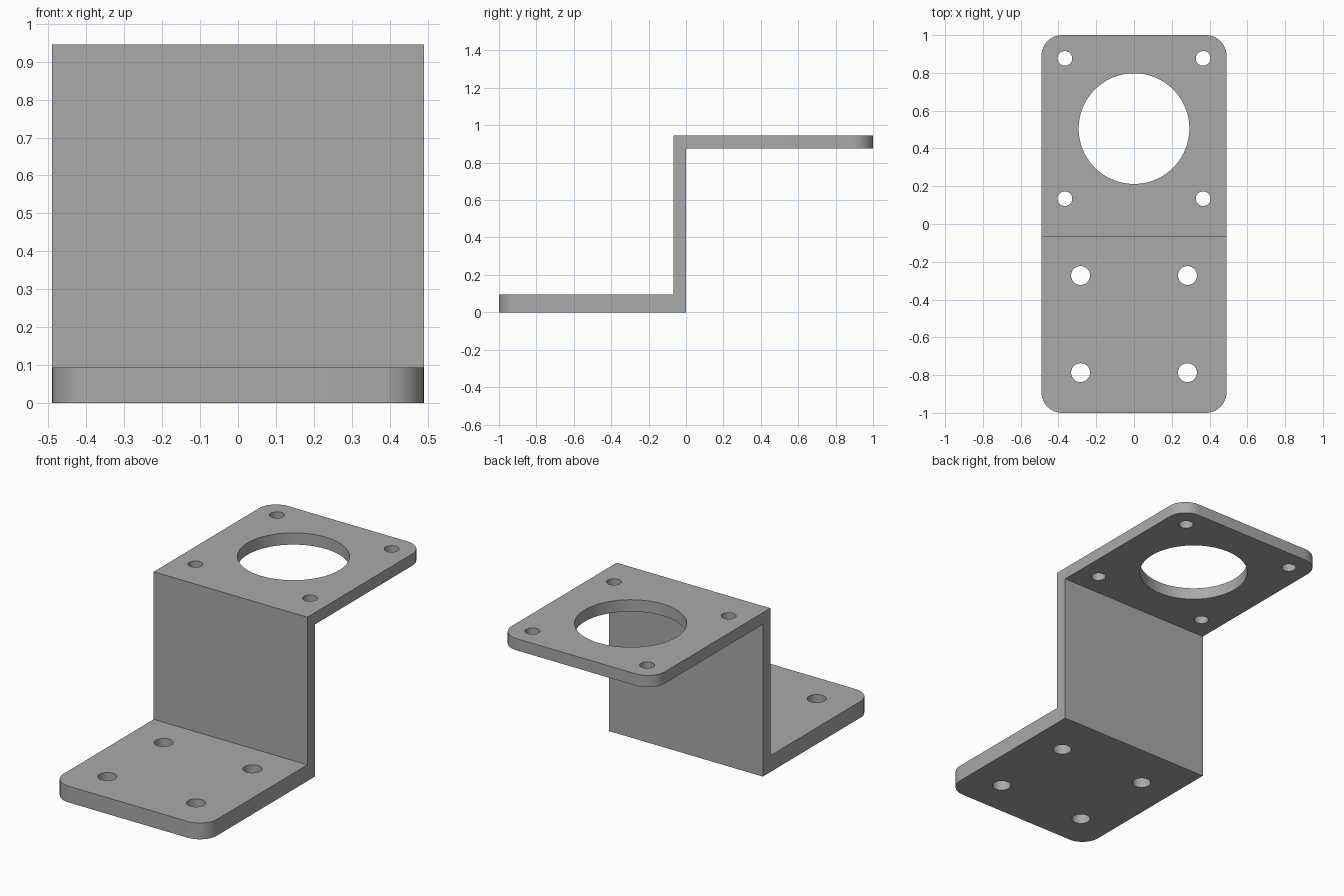
import bpy, bmesh, math
from mathutils import Matrix

cube = bpy.data.objects.get("Cube")
if cube:
    bpy.data.objects.remove(cube, do_unlink=True)

HALF_W = 0.49
HEIGHT = 0.945
WALL = 0.068       # wall and upper plate thickness
BASE = 0.094       # lower plate thickness
CORNER = 0.11

# Material
grey = bpy.data.materials.new("plain grey")
grey.use_nodes = True
colour = (0.40, 0.40, 0.40, 1)
grey.diffuse_color = colour
grey.node_tree.nodes["Principled BSDF"].inputs["Base Color"].default_value = colour


def make_object(name, bm):
    bmesh.ops.recalc_face_normals(bm, faces=bm.faces)
    mesh = bpy.data.meshes.new(name)
    bm.to_mesh(mesh)
    bm.free()
    obj = bpy.data.objects.new(name, mesh)
    bpy.context.collection.objects.link(obj)
    mesh.materials.append(grey)
    return obj


# Z-shaped side profile extruded across the width
profile = [(-1, 0), (0, 0), (0, HEIGHT - WALL), (1, HEIGHT - WALL),
           (1, HEIGHT), (-WALL, HEIGHT), (-WALL, BASE), (-1, BASE)]
bm = bmesh.new()
side = bm.faces.new([bm.verts.new((-HALF_W, y, z)) for y, z in profile])
sweep = bmesh.ops.extrude_face_region(bm, geom=[side])
bmesh.ops.translate(bm, vec=(2 * HALF_W, 0, 0),
                    verts=[v for v in sweep["geom"] if isinstance(v, bmesh.types.BMVert)])

# Round the upright corner edges at both free ends
corners = [e for e in bm.edges
           if all(abs(v.co.y) > 0.99 for v in e.verts)
           and abs(e.verts[0].co.z - e.verts[1].co.z) > 0.01]
bmesh.ops.bevel(bm, geom=corners, offset=CORNER, segments=12, profile=0.5, affect='EDGES')
bracket = make_object("bracket", bm)

# Drill cutters: motor opening, upper screw holes, lower mounting holes
upper_z, lower_z = HEIGHT - WALL / 2, BASE / 2
holes = [(0, 0.505, upper_z, 0.293, 96)]
for s in (-1, 1):
    holes += [(s * 0.366, y, upper_z, 0.039, 32) for y in (0.134, 0.877)]
    holes += [(s * 0.283, y, lower_z, 0.05, 32) for y in (-0.273, -0.787)]
bm = bmesh.new()
for x, y, z, radius, sides in holes:
    bmesh.ops.create_cone(bm, cap_ends=True, segments=sides, radius1=radius, radius2=radius,
                          depth=0.2, matrix=Matrix.Translation((x, y, z)))
cutter = make_object("hole_cutter", bm)
cutter.hide_render = True

# Cut the holes, then drop the cutter
bpy.ops.object.select_all(action='DESELECT')
bpy.context.view_layer.objects.active = bracket
bracket.select_set(True)
cut = bracket.modifiers.new("holes", 'BOOLEAN')
cut.operation = 'DIFFERENCE'
cut.solver = 'EXACT'
cut.object = cutter
bpy.ops.object.modifier_apply(modifier=cut.name)
bpy.data.objects.remove(cutter, do_unlink=True)

bpy.ops.object.shade_smooth_by_angle(angle=math.radians(30))
